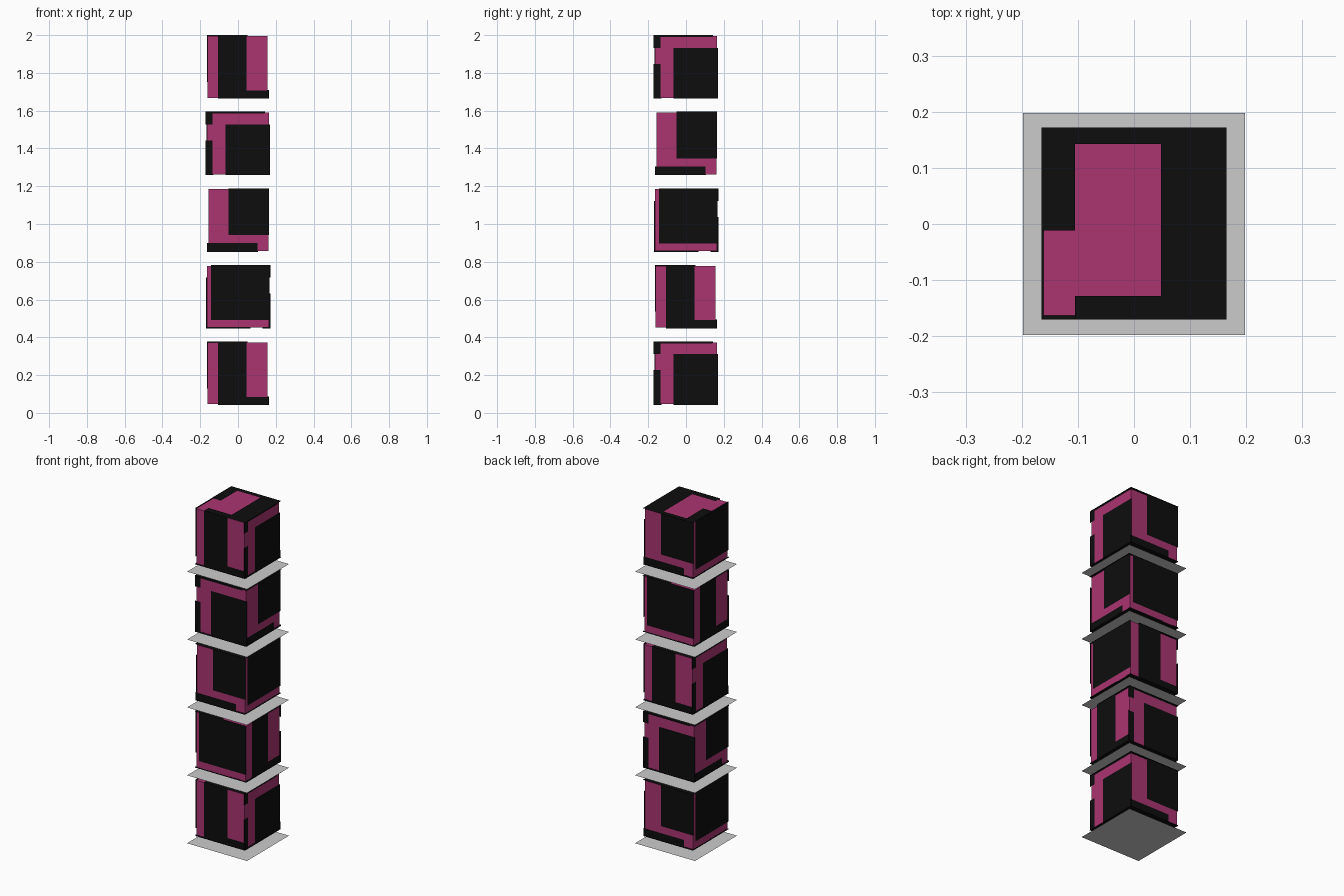
import bpy, bmesh
from math import pi
from mathutils import Vector, Matrix

if "Cube" in bpy.data.objects:
    bpy.data.objects.remove(bpy.data.objects["Cube"])

PITCH = 0.4055   # height of one shelf-and-cube level
LEVELS = 5


def material(name, rgb):
    m = bpy.data.materials.new(name)
    m.diffuse_color = (*rgb, 1)
    m.use_nodes = True
    m.node_tree.nodes["Principled BSDF"].inputs["Base Color"].default_value = m.diffuse_color
    return m


magenta = material("magenta", (0.40, 0.035, 0.165))
black = material("black", (0.004, 0.004, 0.004))


def finish(name, bm, mat, matrix):
    mesh = bpy.data.meshes.new(name)
    bm.to_mesh(mesh)
    bm.free()
    if mat:
        mesh.materials.append(mat)
    ob = bpy.data.objects.new(name, mesh)
    ob.matrix_world = matrix
    bpy.context.collection.objects.link(ob)
    return ob


def box(name, lo, hi, mat, matrix):
    bm = bmesh.new()
    lo, hi = Vector(lo), Vector(hi)
    size = hi - lo
    bmesh.ops.create_cube(bm, size=1, matrix=Matrix.Translation((lo + hi) / 2)
                          @ Matrix.Diagonal((*size, 1)))
    return finish(name, bm, mat, matrix)


def sheet(name, origin, u, v, rects, mat, matrix):
    """Flat panel made of rectangles (u0, u1, v0, v1) in the plane u, v."""
    bm = bmesh.new()
    o, u, v = Vector(origin), Vector(u), Vector(v)
    for u0, u1, v0, v1 in rects:
        corners = ((u0, v0), (u1, v0), (u1, v1), (u0, v1))
        bm.faces.new([bm.verts.new(o + u * a + v * b) for a, b in corners])
    return finish(name, bm, mat, matrix)


X, Y, Z = Vector((1, 0, 0)), Vector((0, 1, 0)), Vector((0, 0, 1))
ZT, ZB = 0.378, 0.042

# Cut-out black panels: name, plane position, axes, rectangles
PANELS = [
    ("front_panel", -0.166 * Y, X, Z,
     [(-.107, .046, ZB, ZT), (.046, .162, ZB, .085)]),
    ("right_panel", 0.160 * X, Y, Z,
     [(-.066, .170, ZB, .311), (-.172, -.135, ZB, .226),
      (-.172, -.135, .311, ZT), (-.135, .140, .368, ZT)]),
    ("back_panel", 0.166 * Y, -X, Z,
     [(-.050, .165, .130, ZT), (-.163, .102, ZB, .088)]),
    ("left_panel", -0.164 * X, -Y, Z,
     [(-.144, .168, .087, ZT), (-.168, .060, ZB, .048),
      (.130, .168, ZB, .048)]),
    ("top_panel", ZT * Z, X, Y,
     [(-.165, -.105, -.012, .172), (.048, .165, -.170, .172),
      (-.105, .048, .143, .172), (-.105, .048, -.170, -.128)]),
    ("bottom_panel", ZB * Z, X, -Y, [(-.165, .165, -.170, .170)]),
]

for i in range(LEVELS):
    # Each level is the same cube turned a further quarter turn
    place = Matrix.Translation((0, 0, i * PITCH)) @ Matrix.Rotation(i * pi / 2, 4, 'Z')
    # Grey shelf under the cube
    sheet(f"shelf_{i}", (0, 0, 0), X, Y, [(-.198, .198, -.198, .198)], None, place)
    # Magenta core
    box(f"cube_core_{i}", (-.161, -.163, .046), (.157, .163, .373), magenta, place)
    # Black outer panels
    for name, origin, u, v, rects in PANELS:
        sheet(f"{name}_{i}", origin, u, v, rects, black, place)
